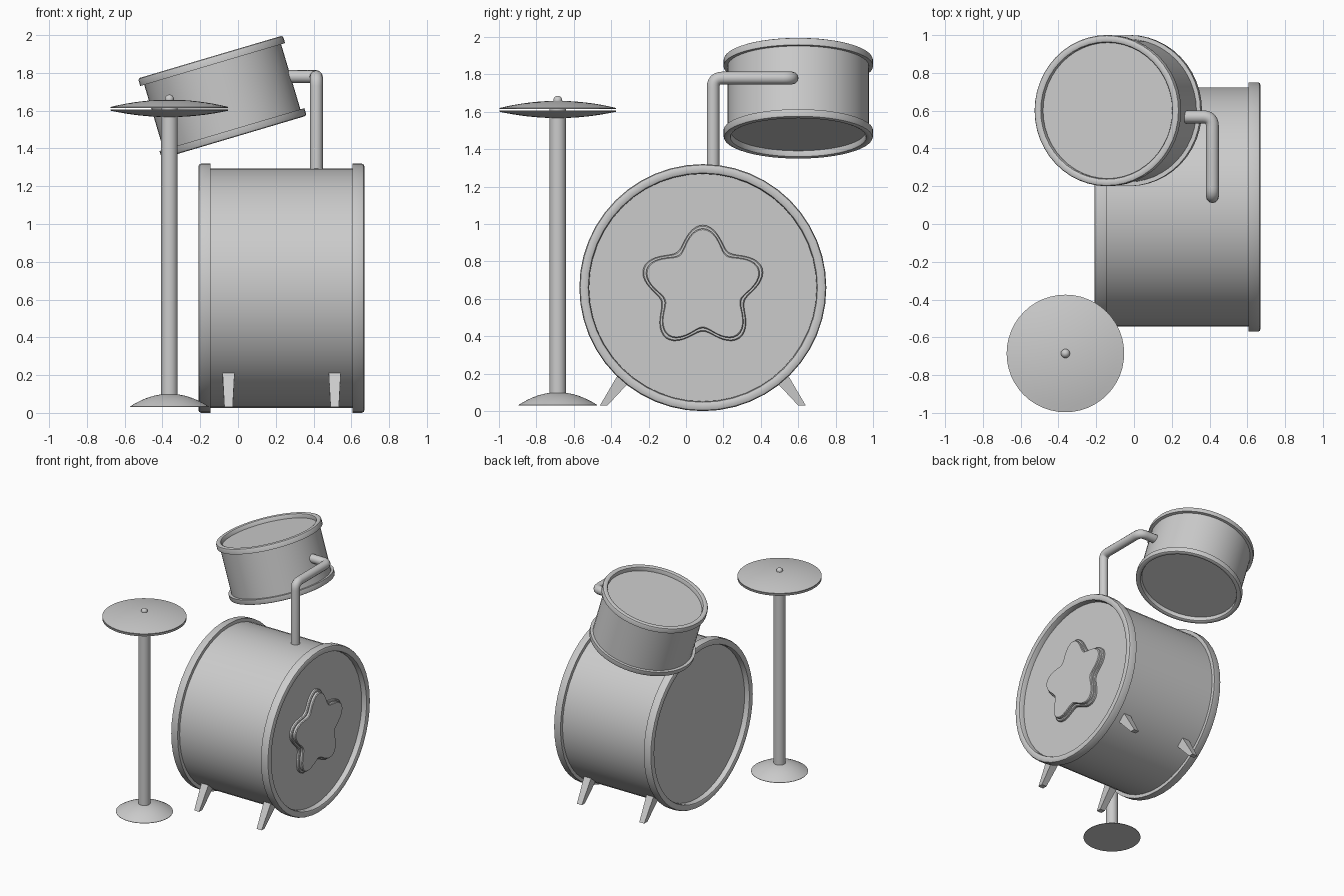
import bpy, math
from math import sin, cos, pi
from mathutils import Vector, Matrix

if "Cube" in bpy.data.objects:
    bpy.data.objects.remove(bpy.data.objects["Cube"])


def make(name, verts, faces, matrix=Matrix(), angle=35):
    me = bpy.data.meshes.new(name)
    me.from_pydata([matrix @ Vector(v) for v in verts], [], faces)
    me.validate()
    ob = bpy.data.objects.new(name, me)
    bpy.context.collection.objects.link(ob)
    bpy.ops.object.select_all(action='DESELECT')
    ob.select_set(True)
    bpy.context.view_layer.objects.active = ob
    bpy.ops.object.mode_set(mode='EDIT')
    bpy.ops.mesh.select_all(action='SELECT')
    bpy.ops.mesh.remove_doubles(threshold=1e-5)
    bpy.ops.mesh.normals_make_consistent(inside=False)
    bpy.ops.object.mode_set(mode='OBJECT')
    bpy.ops.object.shade_smooth_by_angle(angle=math.radians(angle))
    return ob


def lathe(name, profile, matrix=Matrix(), n=48, ring=False):
    """Revolve (radius, height) points around local z; ring closes the profile."""
    m = len(profile)
    verts = [(r * cos(2 * pi * i / n), r * sin(2 * pi * i / n), h)
             for i in range(n) for r, h in profile]
    faces = []
    for i in range(n):
        j = (i + 1) % n
        for k in range(m if ring else m - 1):
            l = (k + 1) % m
            faces.append((i * m + k, j * m + k, j * m + l, i * m + l))
    return make(name, verts, faces, matrix)


def drum(name, matrix, radius, half, lip, wall, width, recess):
    """Closed shell with a rounded hoop at each end, centred on local z."""
    rs, hd = radius - lip, half - recess
    lathe(name + "_shell", [(0, -hd), (rs, -hd), (rs, hd), (0, hd)], matrix)
    b = wall * 0.3
    for s, side in ((1, "_hoop_a"), (-1, "_hoop_b")):
        pts = [(radius - wall, half - width), (radius, half - width), (radius, half - b),
               (radius - b * 0.3, half - b * 0.3), (radius - b, half),
               (radius - wall + b, half), (radius - wall + b * 0.3, half - b * 0.3),
               (radius - wall, half - b)]
        lathe(name + side, [(r, s * h) for r, h in pts], matrix, ring=True)


# Bass drum, lying along x
CY, CZ = 0.09, 0.66
along_x = Matrix.Translation((0.23, CY, CZ)) @ Matrix.Rotation(pi / 2, 4, 'Y')
drum("bass_drum", along_x, 0.66, 0.44, 0.027, 0.052, 0.065, 0.045)

# Tilted tom drum
tilt = Matrix.Translation((-0.083, 0.60, 1.672)) @ Matrix.Rotation(-math.radians(16.5), 4, 'Y')
drum("tom_drum", tilt, 0.40, 0.2215, 0.022, 0.04, 0.042, 0.035)


# Stepped soft star on the drum head
def star(name, x0, x1, inset, n=100):
    verts = []
    for x, d in ((x0, inset), (x1 - 0.006, inset), (x1, inset + 0.006)):
        for i in range(n):
            t = 2 * pi * i / n
            r = 0.284 + 0.05 * cos(5 * t) - d
            verts.append((x, CY + r * sin(t), CZ + r * cos(t)))
    faces = [(k * n + i, k * n + (i + 1) % n, (k + 1) * n + (i + 1) % n, (k + 1) * n + i)
             for k in range(2) for i in range(n)]
    faces += [tuple(range(n)), tuple(range(2 * n, 3 * n))]
    make(name, verts, faces)


star("star_base", 0.61, 0.645, 0)
star("star_top", 0.63, 0.668, 0.018)

# Four tapered legs, mirrored across the bass drum
for x in (-0.05, 0.512):
    for s in (-1, 1):
        verts = [(x + sx * w, CY + s * y, z)
                 for w, y, z in ((0.033, 0.36, 0.19), (0.033, 0.43, 0.235),
                                 (0.022, 0.55, 0.03), (0.022, 0.51, 0.03))
                 for sx in (-1, 1)]
        faces = [(0, 1, 3, 2), (2, 3, 5, 4), (4, 5, 7, 6), (6, 7, 1, 0),
                 (0, 2, 4, 6), (1, 3, 5, 7)]
        make("bass_drum_leg", verts, faces)

# Bent pipe holding the tom
path = [Vector(p) for p in ((0.415, 0.145, 1.25), (0.415, 0.145, 1.78),
                            (0.415, 0.567, 1.78), (0.25, 0.567, 1.78))]
pts = [path[0]]
for a, c, b in zip(path, path[1:], path[2:]):
    p, q = c + (a - c).normalized() * 0.05, c + (b - c).normalized() * 0.05
    for i in range(7):
        t = i / 6
        pts.append(p * (1 - t) ** 2 + c * 2 * t * (1 - t) + q * t * t)
pts.append(path[-1])
cu = bpy.data.curves.new("tom_arm", 'CURVE')
cu.dimensions = '3D'
cu.bevel_depth = 0.034
cu.bevel_resolution = 4
cu.use_fill_caps = True
sp = cu.splines.new('POLY')
sp.points.add(len(pts) - 1)
for p, v in zip(sp.points, pts):
    p.co = (*v, 1)
arm = bpy.data.objects.new("tom_arm", cu)
bpy.context.collection.objects.link(arm)
bpy.ops.object.select_all(action='DESELECT')
arm.select_set(True)
bpy.context.view_layer.objects.active = arm
bpy.ops.object.convert(target='MESH')
bpy.ops.object.shade_smooth_by_angle(angle=math.radians(40))

# Cymbal stand: domed foot, pole, two facing cymbals and a knob
stand = Matrix.Translation((-0.363, -0.685, 0))


def dome(name, radius, z0, edge, rise):
    top = [(radius * (1 - i / 8), z0 + edge + rise * (1 - (1 - i / 8) ** 2)) for i in range(9)]
    lathe(name, [(0, z0), (radius, z0)] + top, stand)


dome("stand_foot", 0.21, 0.03, 0.003, 0.068)
dome("upper_cymbal", 0.311, 1.614, 0.006, 0.038)
dome("lower_cymbal", 0.311, 1.606, -0.006, -0.034)
lathe("stand_pole", [(0, 0.05), (0.044, 0.05), (0.044, 1.63), (0, 1.63)], stand, 32)
lathe("cymbal_knob", [(0.024 * sin(pi * i / 10), 1.661 - 0.024 * cos(pi * i / 10))
                      for i in range(11)], stand, 20)
